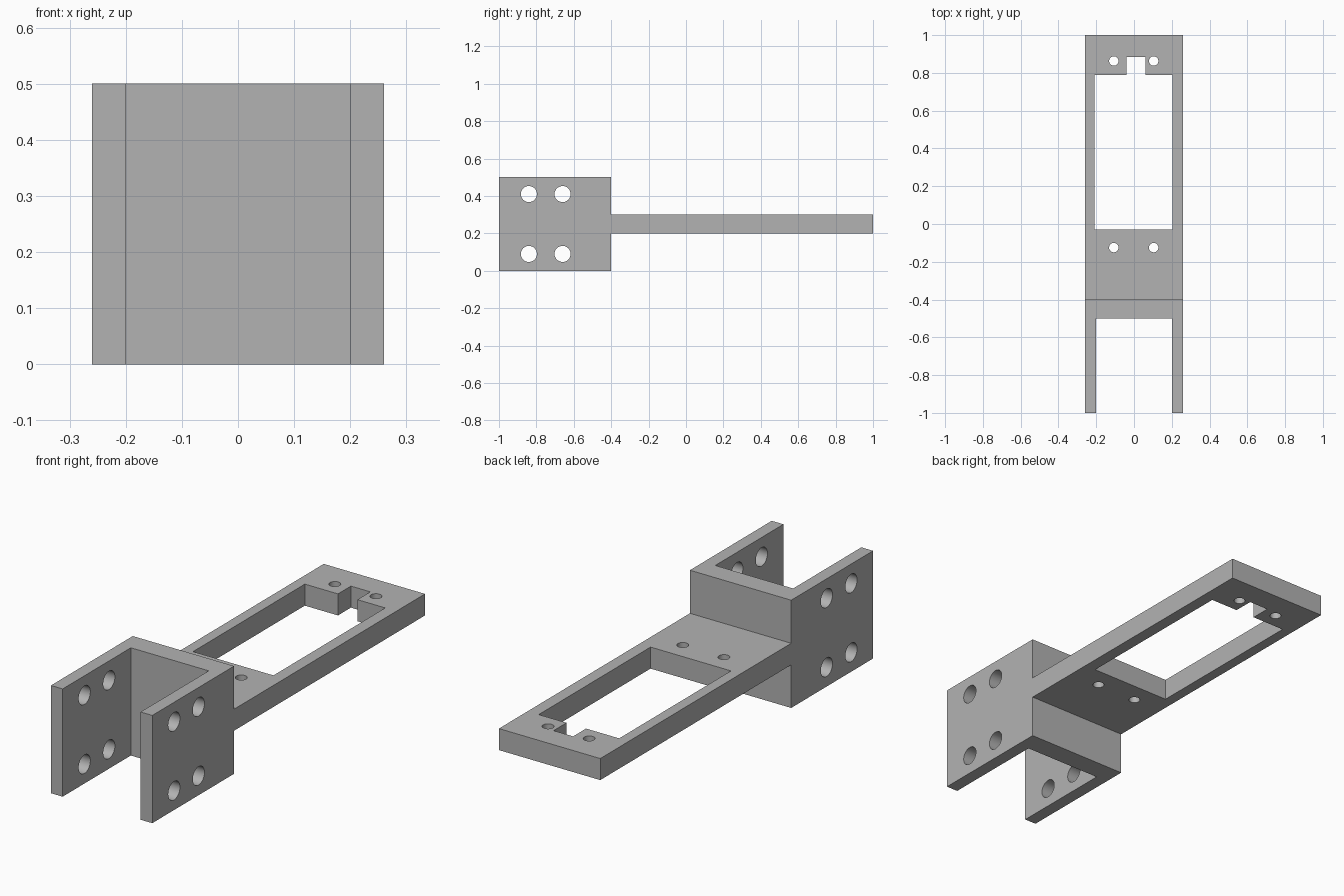
import bpy, bmesh, math
from mathutils import Matrix, Vector

cube = bpy.data.objects.get("Cube")
if cube:
    bpy.data.objects.remove(cube, do_unlink=True)

grey = bpy.data.materials.new("plain grey")
grey.use_nodes = True
colour = (0.45, 0.45, 0.45, 1)
grey.diffuse_color = colour
grey.node_tree.nodes["Principled BSDF"].inputs["Base Color"].default_value = colour


def finish(name, bm):
    bmesh.ops.recalc_face_normals(bm, faces=bm.faces)
    mesh = bpy.data.meshes.new(name)
    bm.to_mesh(mesh)
    bm.free()
    mesh.materials.append(grey)
    obj = bpy.data.objects.new(name, mesh)
    bpy.context.collection.objects.link(obj)
    return obj


def plate(name, outline, low, high):
    """Extrude an outline in plan from height low to height high."""
    bm = bmesh.new()
    face = bm.faces.new([bm.verts.new((x, y, low)) for x, y in outline])
    new = bmesh.ops.extrude_face_region(bm, geom=[face])["geom"]
    verts = [v for v in new if isinstance(v, bmesh.types.BMVert)]
    bmesh.ops.translate(bm, verts=verts, vec=(0, 0, high - low))
    return finish(name, bm)


def drills(name, centres, radius, axis):
    """Cylinders along the given axis, used to cut round holes."""
    bm = bmesh.new()
    turn = Vector((0, 0, 1)).rotation_difference(Vector(axis)).to_matrix().to_4x4()
    for c in centres:
        bmesh.ops.create_cone(bm, cap_ends=True, segments=32, radius1=radius,
                              radius2=radius, depth=1, matrix=Matrix.Translation(c) @ turn)
    return finish(name, bm)


def cut(obj, cutter):
    mod = obj.modifiers.new("cut", "BOOLEAN")
    mod.operation = "DIFFERENCE"
    mod.solver = "EXACT"
    mod.object = cutter
    bpy.ops.object.select_all(action="DESELECT")
    bpy.context.view_layer.objects.active = obj
    obj.select_set(True)
    bpy.ops.object.modifier_apply(modifier=mod.name)
    bpy.data.objects.remove(cutter, do_unlink=True)


W = 0.26       # half width of the bracket
JOIN = -0.4    # where the fork meets the tray

# U-shaped fork with four bolt holes through both cheeks
fork = plate("fork_bracket", [(-W, -1), (-0.2, -1), (-0.2, -0.5), (0.2, -0.5),
                              (0.2, -1), (W, -1), (W, JOIN), (-W, JOIN)], 0, 0.5)
bolts = [(0, y, z) for y in (-0.84, -0.66) for z in (0.09, 0.41)]
cut(fork, drills("bolt_cutter", bolts, 0.043, (1, 0, 0)))

# Long flat tray with a notched window and four screw holes
tray = plate("mounting_tray", [(-W, JOIN), (W, JOIN), (W, 1), (-W, 1)], 0.2, 0.3)
window = [(-0.21, -0.03), (0.203, -0.03), (0.203, 0.79), (0.06, 0.79),
          (0.06, 0.885), (-0.04, 0.885), (-0.04, 0.79), (-0.21, 0.79)]
cut(tray, plate("window_cutter", window, 0, 0.5))
screws = [(x, y, 0.25) for x in (-0.107, 0.104) for y in (-0.125, 0.863)]
cut(tray, drills("screw_cutter", screws, 0.025, (0, 0, 1)))

# Smooth hole walls, crisp plate edges
for part in (fork, tray):
    bpy.ops.object.select_all(action="DESELECT")
    bpy.context.view_layer.objects.active = part
    part.select_set(True)
    bpy.ops.object.shade_smooth_by_angle(angle=math.radians(30))
